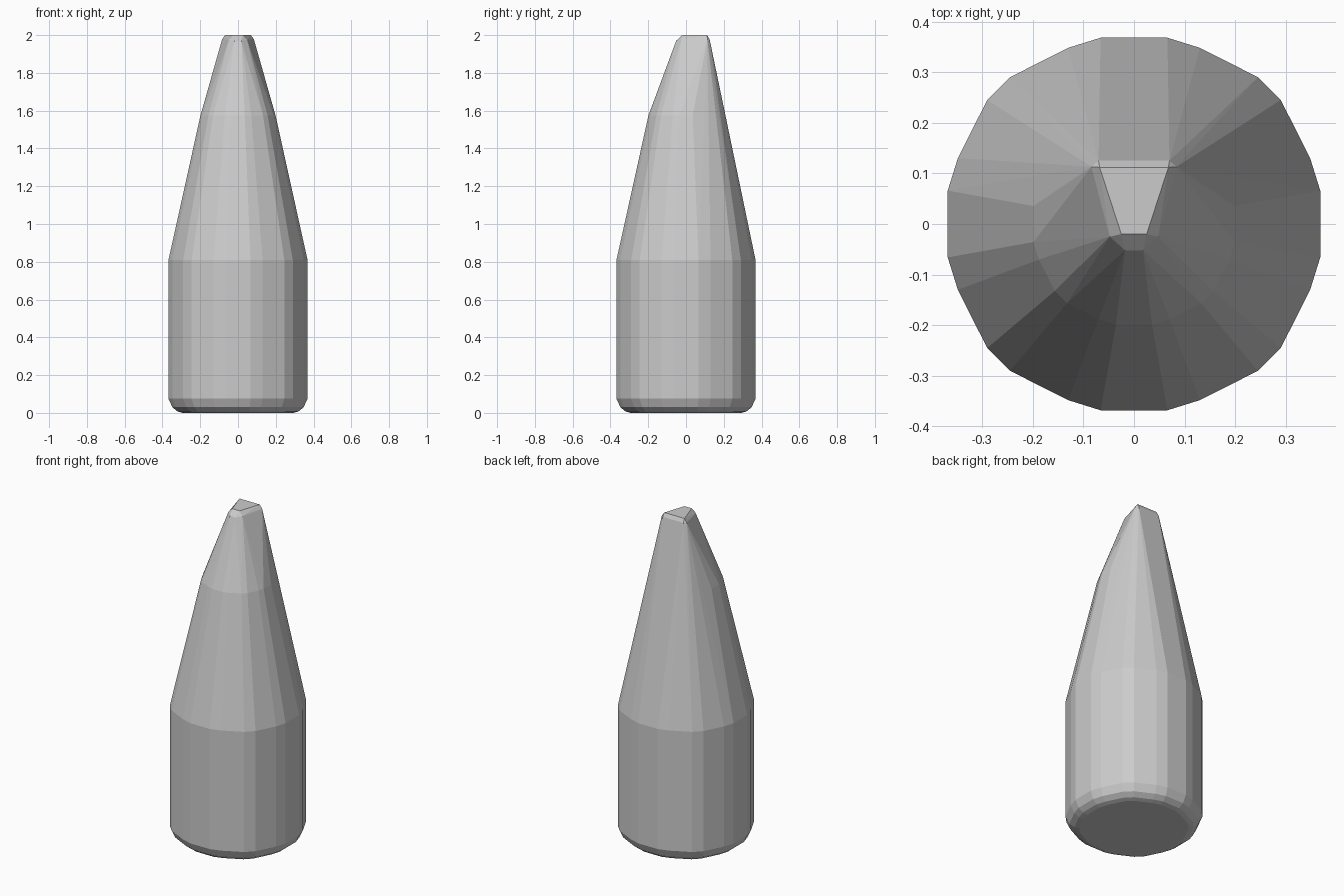
import bpy
import bmesh
import math

cube = bpy.data.objects.get("Cube")
if cube:
    bpy.data.objects.remove(cube, do_unlink=True)

# One plain grey material
grey = bpy.data.materials.new("plain grey")
grey.use_nodes = True
colour = (0.6, 0.6, 0.6, 1)
grey.diffuse_color = colour
grey.node_tree.nodes["Principled BSDF"].inputs["Base Color"].default_value = colour

# Quarter outline of the round body, with narrow chamfers between wide sides
QUARTER = [(0.368, 0.066), (0.348, 0.13), (0.29, 0.245),
           (0.245, 0.29), (0.13, 0.348), (0.066, 0.368)]


def body_ring(scale, z):
    return [(sx * x * scale, sy * y * scale, z)
            for sx in (-1, 1) for sy in (-1, 1) for x, y in QUARTER]


def mirrored(points):
    return [(s * x, y, z) for s in (-1, 1) for x, y, z in points]


# Rounded foot, straight barrel and tapering shoulder: (scale, height)
LEVELS = [(0.8, 0), (0.87, 0.008), (0.945, 0.03), (1, 0.075),
          (1, 0.81), (0.54, 1.575)]

# Off-centre wedge-shaped tip with softened edges
TIP = [(0.068, 0.112, 2.0), (0.025, -0.02, 2.0),
       (0.084, 0.113, 1.978), (0.07, 0.125, 1.978),
       (0.048, -0.025, 1.975), (0.018, -0.052, 1.97)]

# The solid is the taut skin around all its sections
bm = bmesh.new()
for scale, z in LEVELS:
    for co in body_ring(scale, z):
        bm.verts.new(co)
for co in mirrored(TIP):
    bm.verts.new(co)
hull = bmesh.ops.convex_hull(bm, input=bm.verts)
spare = {g for g in hull["geom_interior"] + hull["geom_unused"]
         if isinstance(g, bmesh.types.BMVert)}
bmesh.ops.delete(bm, geom=list(spare), context="VERTS")
bmesh.ops.dissolve_limit(bm, angle_limit=math.radians(1),
                         verts=bm.verts, edges=bm.edges)
bmesh.ops.recalc_face_normals(bm, faces=bm.faces)

mesh = bpy.data.meshes.new("tapered_body")
bm.to_mesh(mesh)
bm.free()
mesh.materials.append(grey)
body = bpy.data.objects.new("tapered_body", mesh)
bpy.context.collection.objects.link(body)
